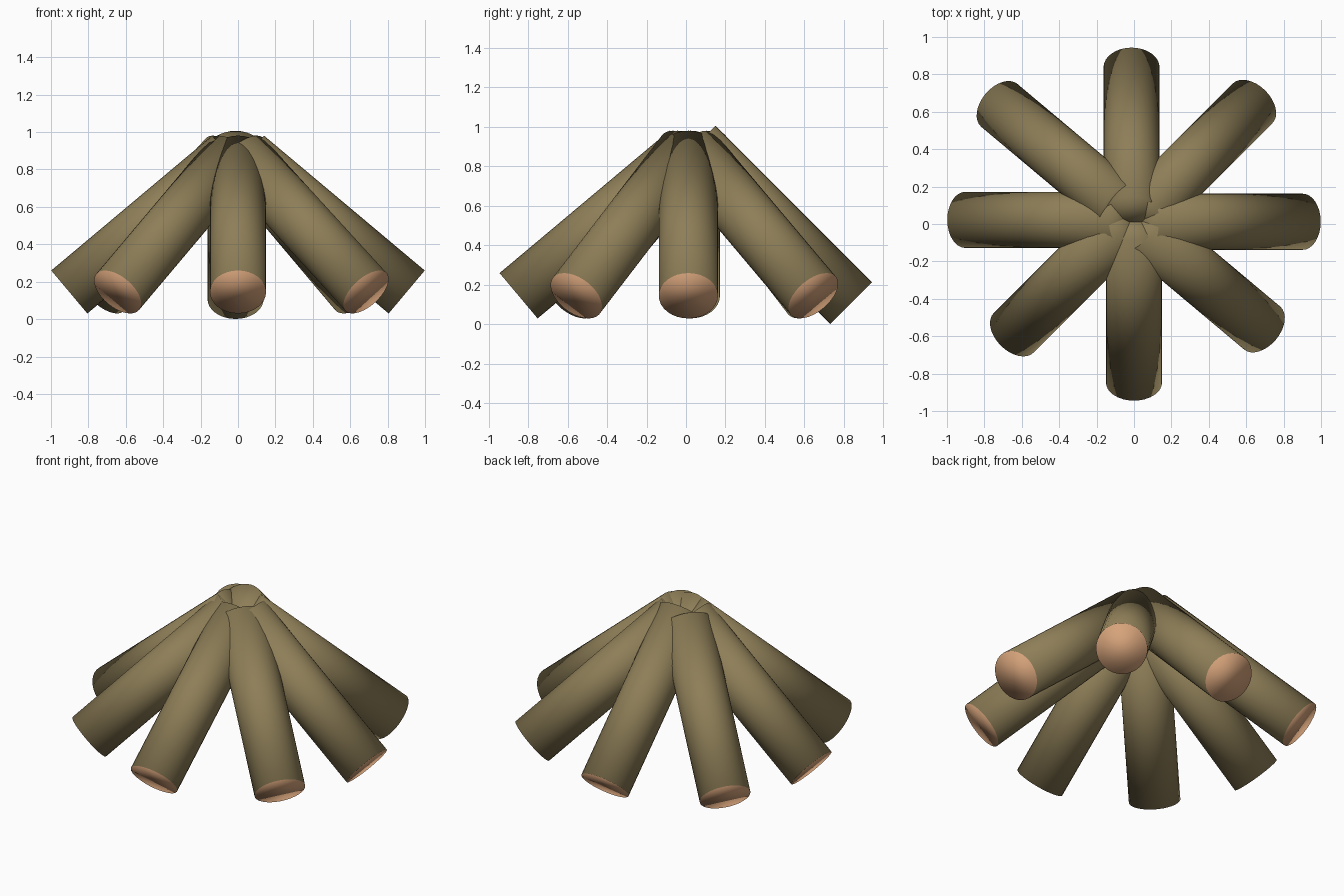
import bpy, math
from mathutils import Vector

if "Cube" in bpy.data.objects:
    bpy.data.objects.remove(bpy.data.objects["Cube"])


def material(name, rgb):
    m = bpy.data.materials.new(name)
    m.diffuse_color = (*rgb, 1)
    m.use_nodes = True
    m.node_tree.nodes["Principled BSDF"].inputs["Base Color"].default_value = m.diffuse_color
    return m


bark = material("olive_bark", (0.27, 0.21, 0.097))
cut_wood = material("tan_cut_wood", (0.67, 0.365, 0.195))

RADIUS, LENGTH = 0.15, 1.122


def log(name, x, y, z, heading, lean):
    """Log whose foot is centred at x, y, z; heading points outwards, lean is its elevation."""
    h, e = math.radians(heading), math.radians(lean)
    up = Vector((-math.cos(h) * math.cos(e), -math.sin(h) * math.cos(e), math.sin(e)))
    bpy.ops.mesh.primitive_cylinder_add(vertices=32, radius=RADIUS, depth=LENGTH)
    ob = bpy.context.object
    ob.name = name
    ob.rotation_euler = (0, math.pi / 2 - e, h + math.pi)
    ob.location = Vector((x, y, z)) + up * LENGTH / 2
    ob.data.materials.append(bark)
    ob.data.materials.append(cut_wood)
    # only the foot of each log shows cut wood
    for p in ob.data.polygons:
        p.use_smooth = True
        p.material_index = 1 if p.normal.z < -0.9 else 0


# ring of logs leaning together at the top
log("right_log", 0.902, 0.012, 0.145, 0, 40)
log("back_right_log", 0.634, 0.645, 0.145, 45, 40)
log("back_log", -0.013, 0.837, 0.107, 90, 45)
log("back_left_log", -0.720, 0.634, 0.145, 140, 40)
log("left_log", -0.902, 0.022, 0.145, 180, 40)
log("front_left_log", -0.644, -0.582, 0.145, 225, 40)
log("front_log", 0.0, -0.848, 0.145, 270, 40)
log("front_right_log", 0.685, -0.556, 0.145, 320, 40)
